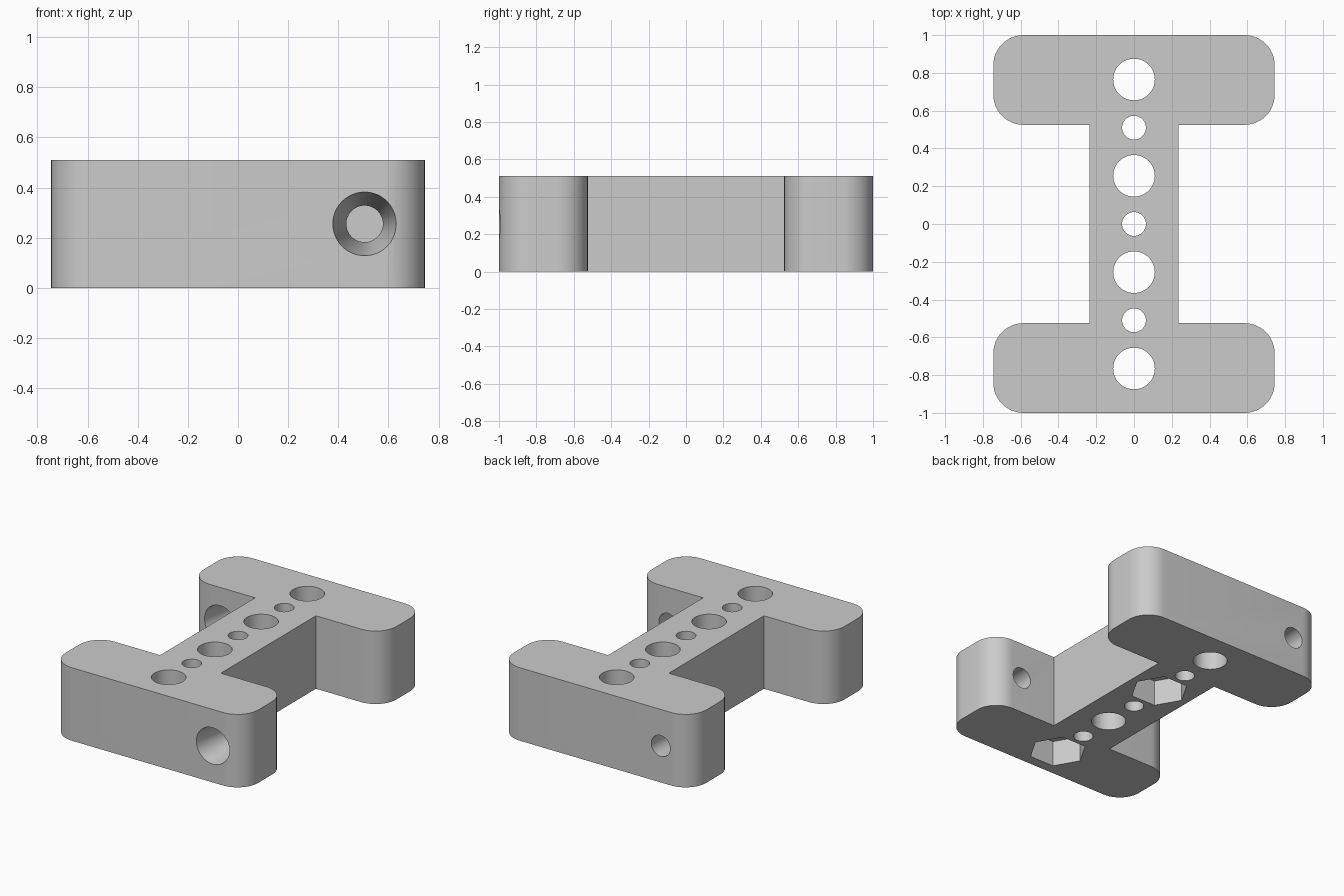
import bpy, bmesh
from math import cos, sin, pi, radians

if "Cube" in bpy.data.objects:
    bpy.data.objects.remove(bpy.data.objects["Cube"], do_unlink=True)

HEIGHT = 0.51
PITCH = 0.255        # spacing of the holes along the web
FLANGE_IN = 0.525    # inner face of each flange

grey = bpy.data.materials.new("plain grey")
grey.use_nodes = True
grey.diffuse_color = (0.6, 0.6, 0.6, 1)
grey.node_tree.nodes["Principled BSDF"].inputs["Base Color"].default_value = (0.6, 0.6, 0.6, 1)


def make_object(name, bm):
    bmesh.ops.recalc_face_normals(bm, faces=bm.faces)
    mesh = bpy.data.meshes.new(name)
    bm.to_mesh(mesh)
    bm.free()
    mesh.materials.append(grey)
    obj = bpy.data.objects.new(name, mesh)
    bpy.context.collection.objects.link(obj)
    return obj


def prism(name, outline, z0, z1):
    bm = bmesh.new()
    base = bm.faces.new([bm.verts.new((x, y, z0)) for x, y in outline])
    side = bmesh.ops.extrude_face_region(bm, geom=[base], use_keep_orig=True)
    top = [v for v in side["geom"] if isinstance(v, bmesh.types.BMVert)]
    bmesh.ops.translate(bm, verts=top, vec=(0, 0, z1 - z0))
    return make_object(name, bm)


def ring(radius, sides, cy=0):
    return [(radius * cos(2 * pi * i / sides), cy + radius * sin(2 * pi * i / sides))
            for i in range(sides)]


def arc(cx, cy, r, start, steps=12):
    return [(cx + r * cos(radians(start + 90 * i / steps)),
             cy + r * sin(radians(start + 90 * i / steps))) for i in range(steps + 1)]


def lathe_y(name, profile, x, y, z, sides=48):
    """Solid turned about the y axis from (radius, offset) pairs."""
    bm = bmesh.new()
    rings = [[bm.verts.new((x + u, y + off, z + w)) for u, w in ring(r, sides)]
             for r, off in profile]
    for a, b in zip(rings, rings[1:]):
        for i in range(sides):
            j = (i + 1) % sides
            bm.faces.new((a[i], a[j], b[j], b[i]))
    bm.faces.new(rings[0])
    bm.faces.new(rings[-1])
    return make_object(name, bm)


# I-shaped block: one quarter outline, mirrored to the other three
quarter = [(0.235, FLANGE_IN)] + arc(0.585, 0.685, 0.16, -90) + arc(0.585, 0.84, 0.16, 0)
half = quarter + [(-x, y) for x, y in reversed(quarter)]
outline = half + [(-x, -y) for x, y in half]
block = prism("i_shaped_block", outline, 0, HEIGHT)

cutters = []

# Row of alternating large and small vertical holes
for k in range(-3, 4):
    radius = 0.11 if k % 2 else 0.063
    cutters.append(prism("vertical_hole", ring(radius, 48, k * PITCH), -0.1, HEIGHT + 0.1))

# Hexagonal nut pockets in the underside
for k in (-3, 1):
    cutters.append(prism("nut_pocket", ring(0.187, 6, k * PITCH), -0.1, 0.18))

# Countersunk screw holes, one through each flange, both opening to the front
screw_profile = [(0.1306, -0.02), (0.073, 0.3), (0.073, 0.52)]
for x, y in ((0.505, -1), (-0.505, FLANGE_IN)):
    cutters.append(lathe_y("screw_hole", screw_profile, x, y, HEIGHT / 2))

bpy.ops.object.select_all(action="DESELECT")
block.select_set(True)
bpy.context.view_layer.objects.active = block
for cutter in cutters:
    cutter.hide_render = True
    mod = block.modifiers.new("cut", "BOOLEAN")
    mod.operation = "DIFFERENCE"
    mod.solver = "EXACT"
    mod.object = cutter
    bpy.ops.object.modifier_apply(modifier=mod.name)
    bpy.data.objects.remove(cutter, do_unlink=True)

bpy.ops.object.shade_smooth_by_angle(angle=radians(30))
